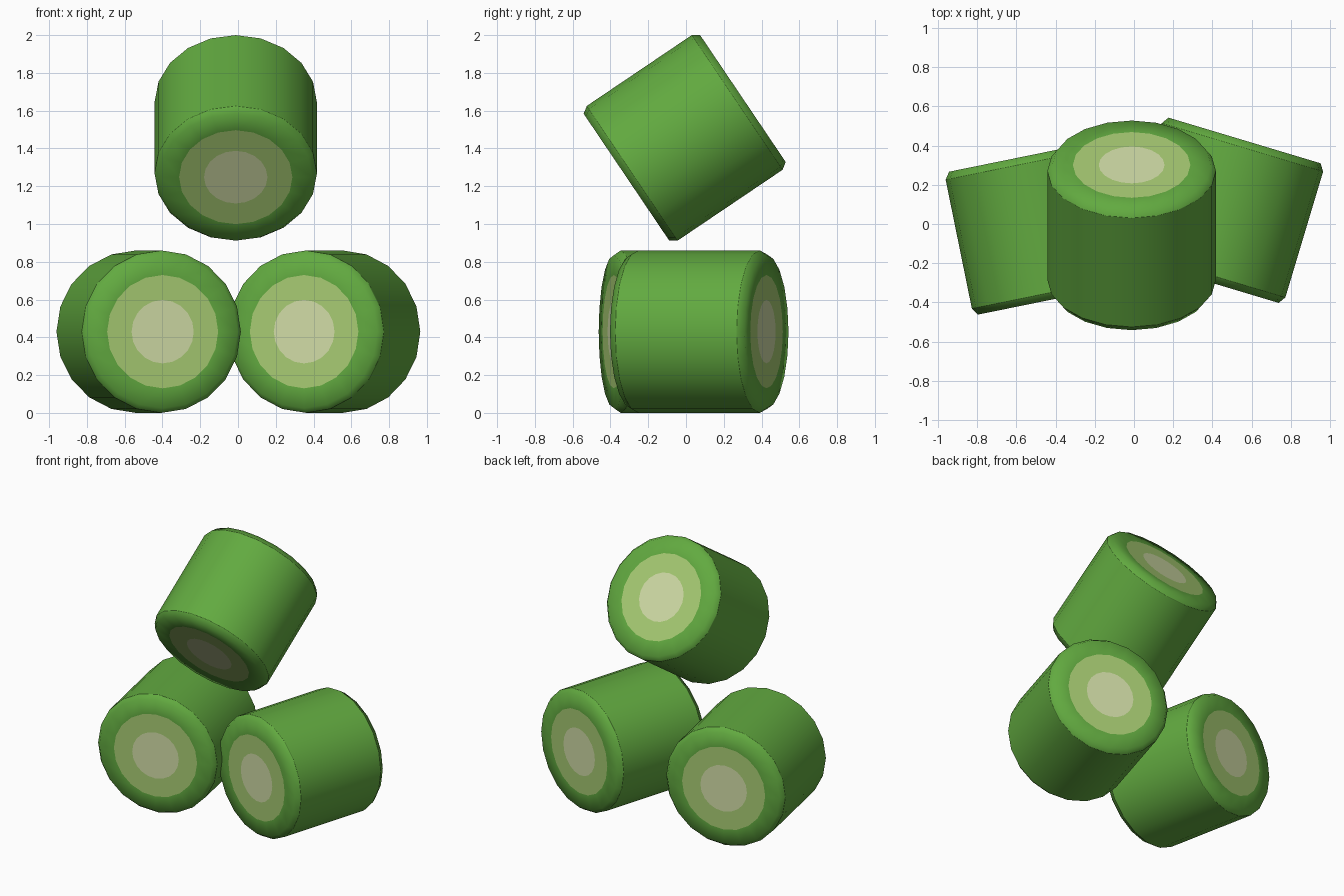
import bpy, bmesh
from math import radians, sin, cos, pi

cube = bpy.data.objects.get("Cube")
if cube:
    bpy.data.objects.remove(cube, do_unlink=True)

SIDES = 20
RADIUS, HALF = 0.43, 0.372
CAP = 0.405              # flat cap radius inside the chamfer
SHOULDER = 0.335         # where the chamfer meets the side
RING, CORE = 0.30, 0.168


def material(name, color):
    m = bpy.data.materials.new(name)
    m.use_nodes = True
    m.diffuse_color = (*color, 1)
    m.node_tree.nodes["Principled BSDF"].inputs["Base Color"].default_value = (*color, 1)
    return m


MATERIALS = [material("green skin", (0.122, 0.402, 0.051)),
             material("light green flesh", (0.385, 0.595, 0.17)),
             material("pale core", (0.63, 0.71, 0.38))]


def cut_piece(name, location, rotation):
    """Chamfered cylinder along y with concentric colour rings on both ends."""
    half = [(CORE, HALF, 2), (RING, HALF, 1), (CAP, HALF, 0), (RADIUS, SHOULDER, 0)]
    profile = half + [(r, -d, m) for r, d, m in reversed(half)]
    bm = bmesh.new()
    rings = []
    for r, d, _ in profile:
        angles = [2 * pi * i / SIDES for i in range(SIDES)]
        rings.append([bm.verts.new((r * cos(a), d, r * sin(a))) for a in angles])

    # Bands between neighbouring rings take the colour of the outer ring
    for k in range(len(rings) - 1):
        index = min(profile[k][2], profile[k + 1][2])
        for i in range(SIDES):
            j = (i + 1) % SIDES
            f = bm.faces.new((rings[k][i], rings[k][j], rings[k + 1][j], rings[k + 1][i]))
            f.material_index = index
    # Core discs
    for ring in (rings[0], rings[-1]):
        bm.faces.new(ring).material_index = 2
    bmesh.ops.recalc_face_normals(bm, faces=bm.faces)

    # Smooth shading with a crisp line where the side meets the chamfer
    for f in bm.faces:
        f.smooth = True
    for e in bm.edges:
        if all(abs(abs(v.co.y) - SHOULDER) < 0.001 for v in e.verts) \
                and e.verts[0].co.y * e.verts[1].co.y > 0:
            e.smooth = False

    mesh = bpy.data.meshes.new(name)
    bm.to_mesh(mesh)
    bm.free()
    for m in MATERIALS:
        mesh.materials.append(m)
    obj = bpy.data.objects.new(name, mesh)
    obj.location = location
    obj.rotation_euler = [radians(a) for a in rotation]
    bpy.context.collection.objects.link(obj)


cut_piece("top_piece", (-0.012, -0.007, 1.456), (34, 0, 0))
cut_piece("left_piece", (0.457, 0.07, RADIUS), (0, 0, -16.7))
cut_piece("right_piece", (-0.473, -0.017, RADIUS), (0, 0, 11.5))
